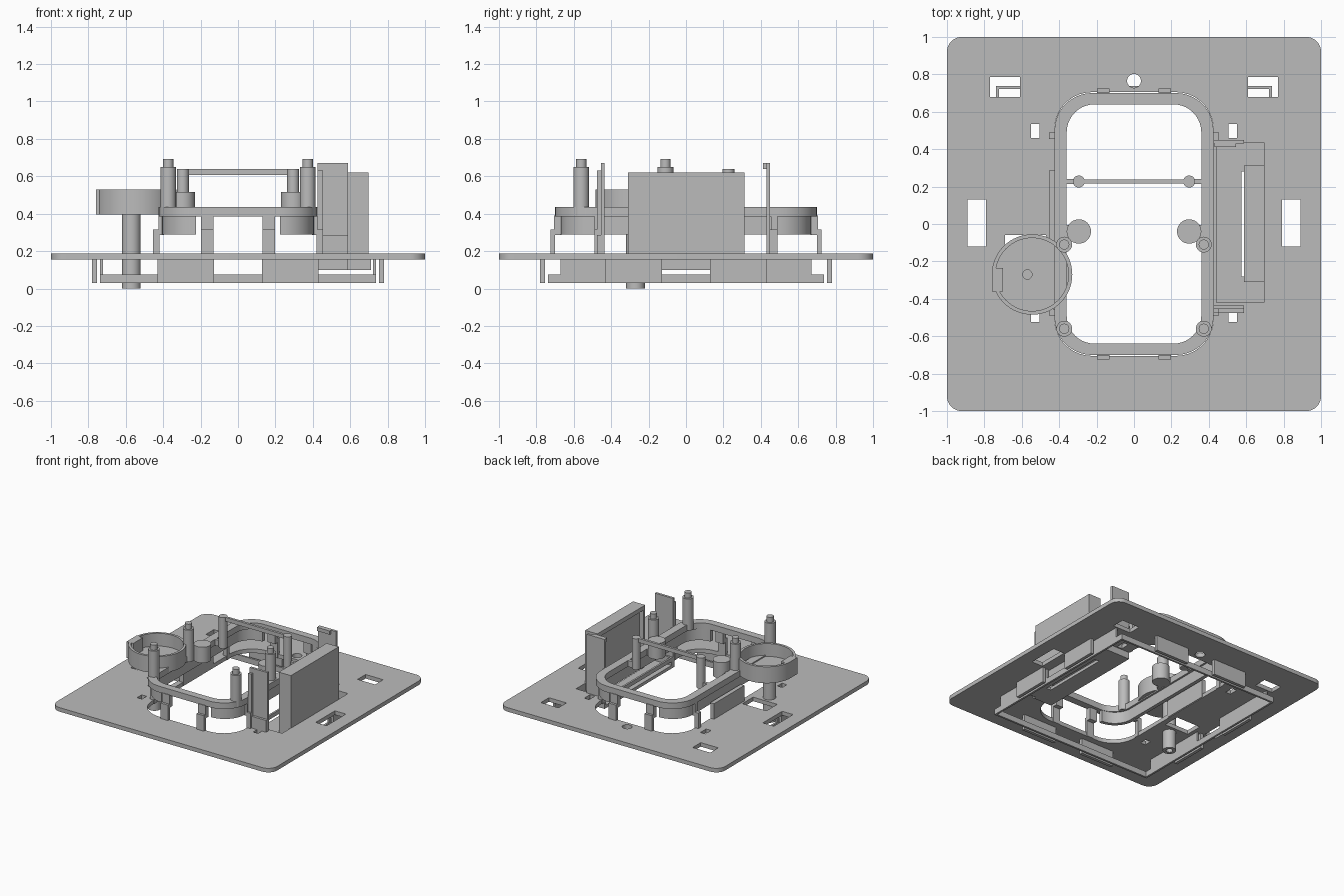
import bpy, math

cube = bpy.data.objects.get("Cube")
if cube:
    bpy.data.objects.remove(cube, do_unlink=True)

grey = bpy.data.materials.new("plain_grey")
grey.use_nodes = True
grey.diffuse_color = (0.5, 0.5, 0.5, 1)
grey.node_tree.nodes["Principled BSDF"].inputs["Base Color"].default_value = (0.5, 0.5, 0.5, 1)


def rect(x0, x1, y0, y1):
    return [(x0, y0), (x1, y0), (x1, y1), (x0, y1)]


def circle(x, y, r, n=40):
    return [(x + r * math.cos(2 * math.pi * i / n), y + r * math.sin(2 * math.pi * i / n)) for i in range(n)]


def rounded(hx, hy, r, n=10):
    pts = []
    for k, (sx, sy) in enumerate([(1, 1), (-1, 1), (-1, -1), (1, -1)]):
        for i in range(n + 1):
            a = (k + i / n) * math.pi / 2
            pts.append((sx * (hx - r) + r * math.cos(a), sy * (hy - r) + r * math.sin(a)))
    return pts


def prism(name, loops, z0, z1):
    """Extrude an outline, with any inner loops as holes, from z0 to z1."""
    cu = bpy.data.curves.new(name, 'CURVE')
    cu.dimensions = '2D'
    cu.fill_mode = 'BOTH'
    cu.extrude = (z1 - z0) / 2
    for loop in loops:
        sp = cu.splines.new('POLY')
        sp.points.add(len(loop) - 1)
        for p, (x, y) in zip(sp.points, loop):
            p.co = (x, y, 0, 1)
        sp.use_cyclic_u = True
    ob = bpy.data.objects.new(name, cu)
    bpy.context.collection.objects.link(ob)
    ob.location.z = (z0 + z1) / 2
    bpy.ops.object.select_all(action='DESELECT')
    ob.select_set(True)
    bpy.context.view_layer.objects.active = ob
    bpy.ops.object.convert(target='MESH')
    ob = bpy.context.view_layer.objects.active
    bpy.ops.object.mode_set(mode='EDIT')
    bpy.ops.mesh.select_all(action='SELECT')
    bpy.ops.mesh.remove_doubles(threshold=0.0005)
    bpy.ops.mesh.normals_make_consistent(inside=False)
    bpy.ops.object.mode_set(mode='OBJECT')
    bpy.ops.object.shade_smooth_by_angle(angle=math.radians(30))
    ob.data.materials.clear()
    ob.data.materials.append(grey)
    return ob


def box(name, x0, x1, y0, y1, z0, z1):
    return prism(name, [rect(min(x0, x1), max(x0, x1), min(y0, y1), max(y0, y1))], z0, z1)


# Base plate with its opening, pocket and slots
holes = [rounded(0.425, 0.705, 0.2), circle(0, 0.765, 0.037),
         rect(0.44, 0.695, -0.42, 0.435), rect(-0.69, -0.47, -0.2, -0.06)]
for s in (-1, 1):
    for a, b, y0, y1 in [(0.61, 0.77, 0.68, 0.785), (0.505, 0.55, 0.46, 0.535),
                         (0.505, 0.55, -0.525, -0.465), (0.79, 0.89, -0.12, 0.13)]:
        holes.append(rect(min(s * a, s * b), max(s * a, s * b), y0, y1))
prism("base_plate", [rounded(1, 1, 0.08)] + holes, 0.155, 0.188)

# Raised ring, with a skirt around each corner
prism("raised_ring", [rounded(0.425, 0.70, 0.2), rounded(0.36, 0.64, 0.15)], 0.385, 0.435)
for s in (-1, 1):
    half = [(s * abs(x), y) for x, y in rounded(0.405, 0.67, 0.18) if x > 0]
    inner = [(s * abs(x), y) for x, y in rounded(0.375, 0.64, 0.15) if x > 0]
    # start both paths at the back so that they form one C-shaped outline
    half.sort(key=lambda p: -math.atan2(p[1], abs(p[0])))
    inner.sort(key=lambda p: -math.atan2(p[1], abs(p[0])))
    prism("ring_skirt", [half + inner[::-1]], 0.29, 0.39)

# Legs between the plate and the ring
for sx in (-1, 1):
    for sy in (-1, 1):
        box("end_leg", sx * 0.13, sx * 0.197, sy * 0.70, sy * 0.725, 0.155, 0.315)
        box("end_leg_top", sx * 0.13, sx * 0.197, sy * 0.665, sy * 0.705, 0.285, 0.39)
        box("side_leg", sx * 0.42, sx * 0.455, sy * 0.455, sy * 0.49, 0.155, 0.315)
        box("side_leg_top", sx * 0.395, sx * 0.425, sy * 0.455, sy * 0.49, 0.285, 0.39)
box("side_wall", -0.455, -0.42, -0.11, 0.285, 0.16, 0.315)

# Stepped screw posts, bosses and the cross bar
for s in (-1, 1):
    for y in (-0.11, -0.56):
        prism("post", [circle(s * 0.373, y, 0.042)], 0.39, 0.65)
        prism("post_tip", [circle(s * 0.373, y, 0.027)], 0.65, 0.692)
    prism("wide_boss", [circle(s * 0.295, -0.04, 0.065)], 0.385, 0.515)
    box("boss_bridge", s * 0.33, s * 0.385, -0.075, -0.005, 0.385, 0.435)
    prism("bar_post", [circle(s * 0.295, 0.227, 0.032)], 0.385, 0.64)
    box("bar_post_bridge", s * 0.295, s * 0.37, 0.215, 0.24, 0.385, 0.435)
box("cross_bar", -0.295, 0.295, 0.217, 0.237, 0.607, 0.64)

# Round cup on a hollow stem
cx, cy = -0.545, -0.27
prism("cup_wall", [circle(cx, cy, 0.215, 64), circle(cx, cy, 0.195, 64)], 0.395, 0.53)
prism("cup_floor", [circle(cx, cy, 0.2, 64), circle(-0.57, cy, 0.025)], 0.395, 0.425)
prism("cup_stem", [circle(-0.57, cy, 0.05), circle(-0.57, cy, 0.025)], 0, 0.4)
box("cup_side_stop", -0.76, -0.70, -0.36, -0.235, 0.395, 0.53)

# Tall housing, open towards the ring, standing in a pocket
box("housing_back", 0.66, 0.698, -0.31, 0.312, 0.10, 0.62)
box("housing_top", 0.588, 0.66, -0.31, 0.312, 0.585, 0.62)
for y in (-0.31, 0.287):
    box("housing_end", 0.588, 0.66, y, y + 0.025, 0.10, 0.585)
box("housing_panel", 0.62, 0.64, -0.285, 0.287, 0.10, 0.585)
prism("pocket_floor", [rect(0.425, 0.71, -0.435, 0.45), rect(0.575, 0.615, -0.28, 0.28)], 0.10, 0.125)
for y in (-0.435, 0.435):
    box("pocket_end", 0.425, 0.71, y, y + 0.015, 0.10, 0.16)
box("pocket_side", 0.695, 0.71, -0.435, 0.45, 0.10, 0.16)

# Upright clips at both ends of the housing
box("front_clip", 0.425, 0.588, -0.455, -0.435, 0.10, 0.67)
box("front_clip_rib", 0.425, 0.455, -0.475, -0.455, 0.16, 0.63)
box("front_clip_foot", 0.455, 0.588, -0.475, -0.455, 0.16, 0.285)
box("back_clip", 0.425, 0.588, 0.43, 0.45, 0.10, 0.67)
box("back_clip_rib", 0.425, 0.455, 0.45, 0.49, 0.16, 0.315)
box("back_clip_hook", 0.43, 0.545, 0.412, 0.43, 0.64, 0.67)

# Walls and strips hanging below the plate
for sa in (-1, 1):
    for sb in (-1, 1):
        box("end_lug", sb * 0.127, sb * 0.43, sa * 0.755, sa * 0.78, 0.03, 0.16)
        box("side_lug", sa * 0.755, sa * 0.78, sb * 0.127, sb * 0.43, 0.03, 0.16)
        box("inner_side_wall", sa * 0.722, sa * 0.738, sb * 0.13, sb * 0.67, 0.07, 0.16)
    box("end_strip", -0.738, 0.738, sa * 0.722, sa * 0.738, 0.03, 0.076)
    box("side_strip", sa * 0.722, sa * 0.738, -0.738, 0.738, 0.03, 0.076)
